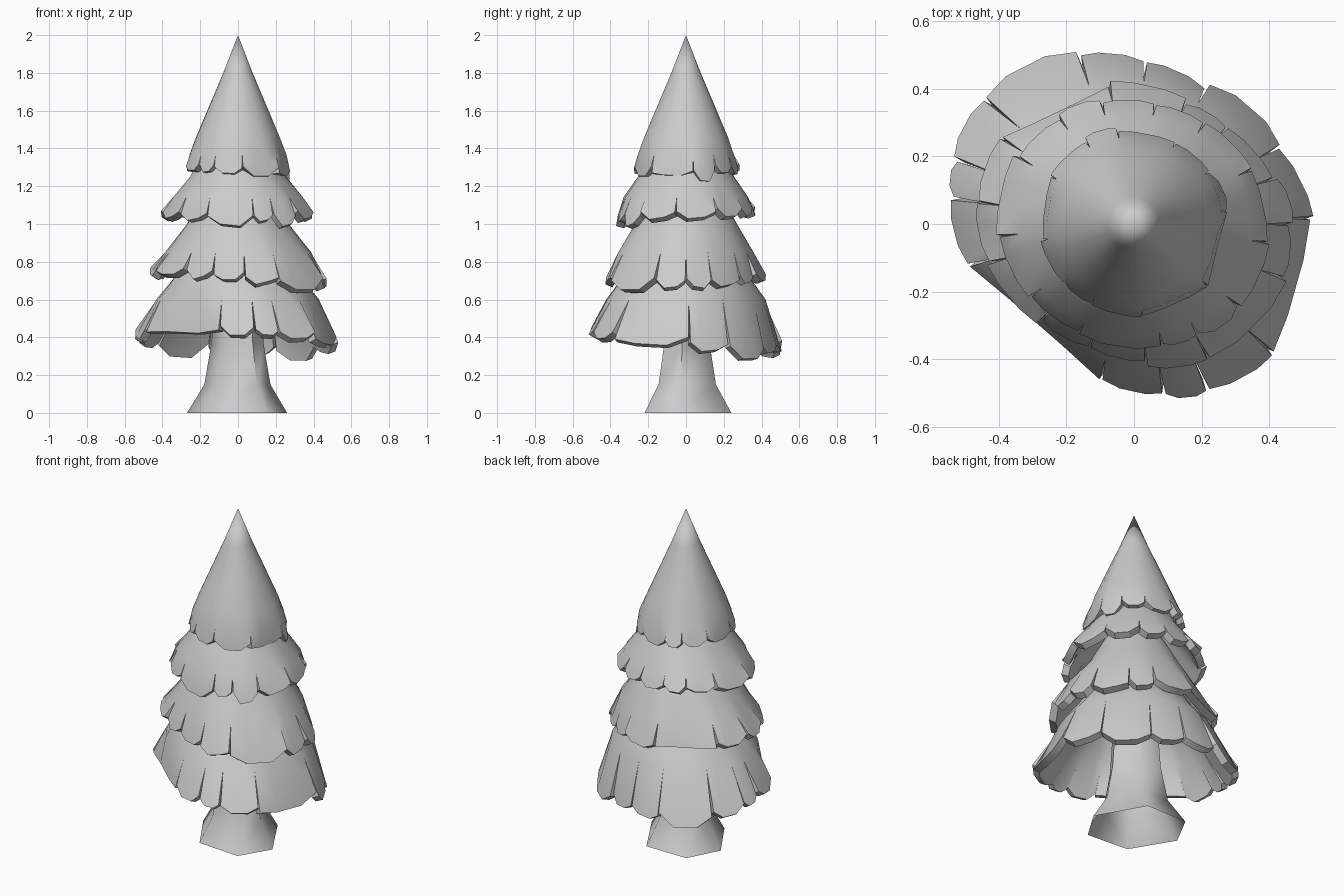
import bpy
import bmesh
import random
from math import cos, radians
from mathutils import Matrix, Vector

random.seed(4)

old = bpy.data.objects.get("Cube")
if old:
    bpy.data.objects.remove(old, do_unlink=True)

# One flat material for the whole tree
grey = bpy.data.materials.new("light_grey")
grey.use_nodes = True
GREY = (0.6, 0.6, 0.6, 1)
grey.diffuse_color = GREY
grey.node_tree.nodes["Principled BSDF"].inputs["Base Color"].default_value = GREY


def finish(bm, name, thickness=0, angle=30):
    """Turn a bmesh into an object, thicken it and shade it."""
    mesh = bpy.data.meshes.new(name)
    bm.to_mesh(mesh)
    bm.free()
    obj = bpy.data.objects.new(name, mesh)
    bpy.context.collection.objects.link(obj)
    mesh.materials.append(grey)
    bpy.ops.object.select_all(action="DESELECT")
    obj.select_set(True)
    bpy.context.view_layer.objects.active = obj
    if thickness:
        solid = obj.modifiers.new("thickness", "SOLIDIFY")
        solid.thickness = thickness
        solid.offset = -1
        bpy.ops.object.modifier_apply(modifier=solid.name)
    bpy.ops.object.shade_smooth_by_angle(angle=radians(angle))


def polar(angle, radius, z=0):
    return Matrix.Rotation(radians(angle), 3, "Z") @ Vector((radius, 0, z))


def wave(angle, peak, turns=1):
    return cos(radians(turns * (angle - peak)))


def skirt(name, upper, slits, pointed, radius, stretch, long_axis,
          height, tilt, high_side, split=0.5, swell=1.05, gap=0.6):
    """Tier of foliage: round on top, cut at the slit angles into fronds.
    The rim is stretched along long_axis and tilted up towards high_side.
    Fronds that start at a pointed angle hang lower."""
    bm = bmesh.new()

    def rim_radius(angle):
        return radius + stretch * wave(angle, long_axis, 2)

    for start, end in zip(slits, slits[1:] + [slits[0] + 360]):
        wide = end - start > 46
        tip = height + tilt * wave((start + end) / 2, high_side)
        lift = 0.01 if wide else 0.035
        bulge = 1 if wide else 1.03
        if start in pointed:
            tip -= 0.03
            lift = 0.06
            bulge = 1.06
        flare = random.uniform(-0.01, 0.01)
        columns = []
        for t in (0, 0.3, 0.7, 1):
            inner = 0 < t < 1
            chord = polar(start, rim_radius(start)).lerp(
                polar(end, rim_radius(end)), t)
            chord *= bulge if inner else 1
            angle = start + (end - start) * t
            column = [polar(angle, r, z) for r, z in upper]
            # Row where the slits begin, swollen for a convex slope
            low = Vector((chord.x, chord.y, height))
            mid = column[-1].lerp(low, split)
            column.append(Vector((mid.x * swell, mid.y * swell, mid.z)))
            # Rim corners draw back sideways to open a slit
            side = 0 if inner else (gap if t == 0 else -gap)
            rim = Matrix.Rotation(radians(side), 3, "Z") @ chord
            rim *= 1 + flare / rim.length
            rim.z = tip + random.uniform(-0.01, 0.01)
            rim.z += 0 if inner else lift
            column.append(rim)
            columns.append([bm.verts.new(p) for p in column])
        for left, right in zip(columns, columns[1:]):
            for k in range(len(left) - 1):
                bm.faces.new((left[k], left[k + 1], right[k + 1], right[k]))
    bmesh.ops.remove_doubles(bm, verts=bm.verts, dist=0.0005)
    finish(bm, name, 0.042)


# Foliage tiers, from the tip down
skirt("top_foliage",
      upper=[(0, 2), (0.078, 1.8), (0.163, 1.6), (0.222, 1.46)],
      slits=[8, 35, 63, 100, 120, 150, 190, 220, 242, 275, 320],
      pointed=[8],
      radius=0.28, stretch=0.01, long_axis=150,
      height=1.27, tilt=0.01, high_side=160, swell=1.03)

skirt("upper_foliage",
      upper=[(0.15, 1.45), (0.255, 1.25)],
      slits=[-8, 25, 55, 80, 105, 125, 150, 185, 215, 243, 283, 300, 322],
      pointed=[243, 300],
      radius=0.385, stretch=0.02, long_axis=165,
      height=1.035, tilt=0.015, high_side=100)

skirt("middle_foliage",
      upper=[(0.16, 1.2), (0.27, 1)],
      slits=[-20, 0, 18, 46, 67, 100, 147, 172, 195, 226, 250, 275, 299],
      pointed=[299],
      radius=0.435, stretch=0.04, long_axis=155,
      height=0.7, tilt=0.03, high_side=180)

skirt("lower_foliage",
      upper=[(0.2, 0.95), (0.35, 0.7)],
      slits=[2, 28, 62, 86, 108, 140, 160, 172, 194, 258, 280, 294, 317],
      pointed=[28, 108],
      radius=0.515, stretch=0.055, long_axis=145,
      height=0.37, tilt=0.055, high_side=240, split=0.3, swell=1.06)

# Trunk: uneven six-sided open tube with a flared foot
foot = [(0.15, -0.22), (0.26, -0.04), (0.1, 0.24),
        (-0.17, 0.24), (-0.27, 0.05), (-0.12, -0.2)]
bm = bmesh.new()
rings = [[bm.verts.new((x * s, y * s, z)) for x, y in foot]
         for s, z in ((1, 0), (0.66, 0.15), (0.52, 0.37), (0.42, 0.8))]
for low, high in zip(rings, rings[1:]):
    for i in range(len(foot)):
        j = (i + 1) % len(foot)
        bm.faces.new((low[i], low[j], high[j], high[i]))
finish(bm, "trunk", angle=60)
